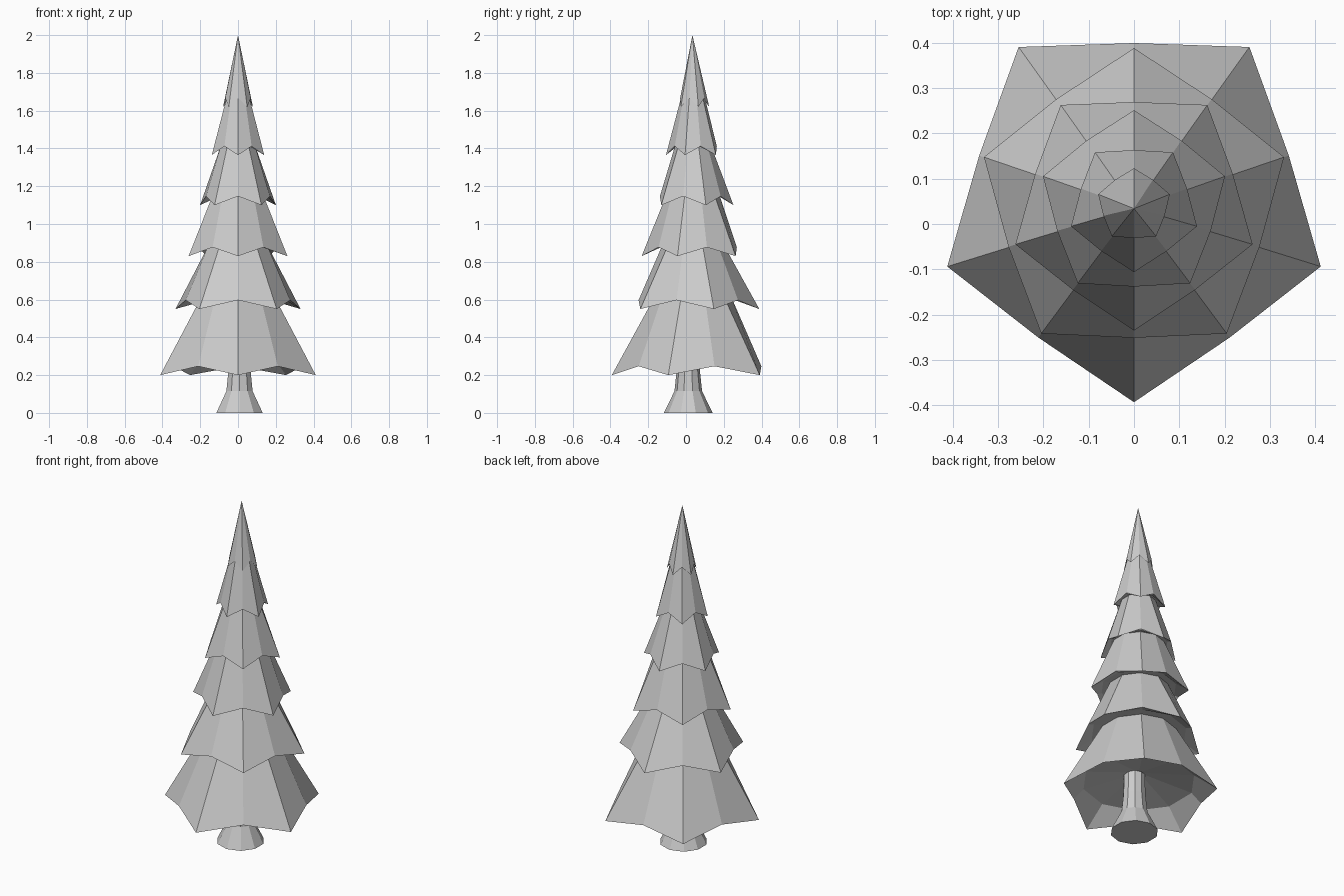
import bpy, bmesh
from math import sin, cos, pi

if "Cube" in bpy.data.objects:
    bpy.data.objects.remove(bpy.data.objects["Cube"])

CY = 0.040  # foliage axis sits slightly behind the centre


def ring(bm, n, start, cx, cy, radii, heights):
    """Ring of n verts alternating between two radii and two heights."""
    out = []
    for i in range(n):
        a = start + 2 * pi * i / n
        r, z = radii[i % 2], heights[i % 2]
        out.append(bm.verts.new((cx + r * cos(a), cy + r * sin(a), z)))
    return out


def bridge(bm, lower, upper):
    n = len(lower)
    for i in range(n):
        j = (i + 1) % n
        bm.faces.new((lower[i], lower[j], upper[j], upper[i]))


def fan(bm, loop, co):
    tip = bm.verts.new(co)
    for i in range(len(loop)):
        bm.faces.new((loop[i], loop[(i + 1) % len(loop)], tip))


def finish(bm, name):
    bmesh.ops.recalc_face_normals(bm, faces=bm.faces[:])
    me = bpy.data.meshes.new(name)
    bm.to_mesh(me)
    bm.free()
    ob = bpy.data.objects.new(name, me)
    bpy.context.collection.objects.link(ob)


def branch_tier(name, start, z, tip, notch, top_z, top_r, ceil_z, ceil_r, ceil_mid):
    bm = bmesh.new()
    # five-pointed drooping rim
    rim = ring(bm, 10, start, 0, CY, (tip, notch), (z, z + 0.047))
    # outer slope
    if top_r:
        top = ring(bm, 10, start, 0, CY - 0.003, (top_r, top_r), (top_z, top_z))
        bridge(bm, rim, top)
        bm.faces.new(top)
    else:
        fan(bm, rim, (0, CY - 0.006, top_z))
    # recessed underside, rising gently to the middle
    inner = ring(bm, 10, start, 0, CY, (ceil_r, ceil_r), (ceil_z, ceil_z))
    bridge(bm, inner, rim)
    fan(bm, inner, (0, CY, ceil_mid))
    finish(bm, name)


# rim height, tip, notch, top height, top radius, ceiling height, ceiling radius, ceiling middle
tiers = [
    (0.20, 0.433, 0.359, 0.62, 0.200, 0.30, 0.305, 0.36),
    (0.55, 0.348, 0.291, 0.90, 0.157, 0.60, 0.260, 0.62),
    (0.83, 0.275, 0.229, 1.16, 0.138, 0.88, 0.205, 0.90),
    (1.10, 0.211, 0.178, 1.43, 0.090, 1.15, 0.158, 1.17),
    (1.365, 0.146, 0.123, 1.70, 0.055, 1.41, 0.108, 1.42),
    (1.62, 0.083, 0.071, 2.00, 0.0, 1.665, 0.062, 1.67),
]
for k, t in enumerate(tiers):
    branch_tier(f"branch_tier_{k + 1}", -pi / 2 if k % 2 == 0 else pi / 2, *t)

# flared trunk
bm = bmesh.new()
prev = None
for r, z in ((0.129, 0.0), (0.073, 0.115), (0.062, 0.22), (0.058, 0.35)):
    cur = ring(bm, 10, pi / 2, 0.008, 0.012, (r, r), (z, z))
    if prev:
        bridge(bm, prev, cur)
    else:
        bm.faces.new(cur)
    prev = cur
bm.faces.new(prev)
finish(bm, "trunk")
